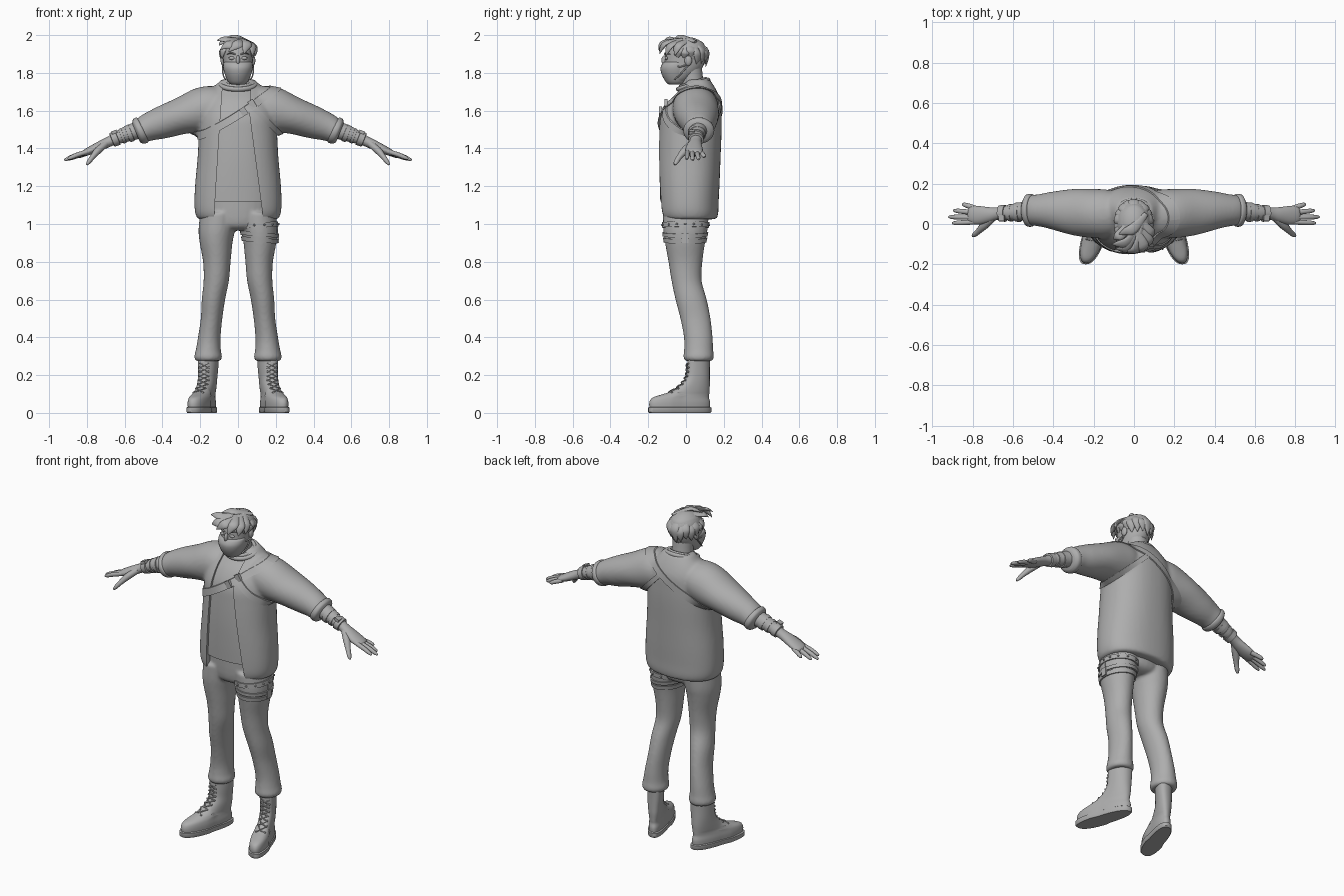
import bpy, bmesh, math
from mathutils import Vector, Matrix
from mathutils.bvhtree import BVHTree

if "Cube" in bpy.data.objects:
    bpy.data.objects.remove(bpy.data.objects["Cube"], do_unlink=True)

grey = bpy.data.materials.new("plain grey")
grey.use_nodes = True
grey.diffuse_color = (0.42, 0.42, 0.42, 1)
grey.node_tree.nodes["Principled BSDF"].inputs["Base Color"].default_value = grey.diffuse_color
X, Y, Z = Vector((1, 0, 0)), Vector((0, 1, 0)), Vector((0, 0, 1))


def spline(rows, steps):
    """Catmull-Rom interpolation of section rows."""
    rows = [Vector(r) for r in rows]
    out = []
    for i in range(len(rows) - 1):
        b, c = rows[i], rows[i + 1]
        a, d = rows[max(i - 1, 0)], rows[min(i + 2, len(rows) - 1)]
        for k in range(steps):
            t = k / steps
            out.append(b + (c - a) * t / 2 + (a * 2 - b * 5 + c * 4 - d) * t * t / 2
                       + (b * 3 - a - c * 3 + d) * t ** 3 / 2)
    return out + [rows[-1]]


def loft(bm, rows, side=X, flat=None, power=2, n=28, steps=4):
    """Skin elliptical sections (x, y, z, half width, half depth)."""
    rows = spline(rows, steps)
    mids = [Vector(r[:3]) for r in rows]
    rings = []
    for i, r in enumerate(rows):
        t = flat or (mids[min(i + 1, len(mids) - 1)] - mids[max(i - 1, 0)]).normalized()
        u = (side - t * side.dot(t)).normalized()
        v = t.cross(u)
        ring = []
        for k in range(n):
            a = math.tau * k / n
            c, s = math.cos(a), math.sin(a)
            c = math.copysign(abs(c) ** (2 / power), c)
            s = math.copysign(abs(s) ** (2 / power), s)
            ring.append(bm.verts.new(mids[i] + u * r[3] * c + v * r[4] * s))
        rings.append(ring)
    for p, q in zip(rings, rings[1:]):
        for k in range(n):
            bm.faces.new((p[k], p[(k + 1) % n], q[(k + 1) % n], q[k]))
    bm.faces.new(rings[0])
    bm.faces.new(rings[-1])


def ball(bm, co, size, segs=16):
    m = Matrix.Translation(co) @ Matrix.Diagonal((*size, 1))
    bmesh.ops.create_uvsphere(bm, u_segments=segs, v_segments=segs // 2, radius=1, matrix=m)


def box(bm, co, size, turn=0):
    m = Matrix.Translation(co) @ Matrix.Rotation(turn, 4, "Y") @ Matrix.Diagonal((*size, 1))
    bmesh.ops.create_cube(bm, size=1, matrix=m)


def strap(bm, bvh, c, u, v, start, end, w, lift=0.007, n=56):
    """Band lying on a surface, found by rays fanning out from a centre."""
    c, u, v = Vector(c), Vector(u).normalized(), Vector(v).normalized()
    nrm = u.cross(v).normalized()
    last = None
    for i in range(n + 1):
        a = math.radians(start + (end - start) * i / n)
        d = u * math.cos(a) + v * math.sin(a)
        hits = [bvh.ray_cast(c + nrm * s, d)[0] or c + nrm * s + d * 0.1 for s in (-w, w)]
        pts = (hits[0] - d * 0.006, hits[0] + d * lift, hits[1] + d * lift, hits[1] - d * 0.006)
        ring = [bm.verts.new(p) for p in pts]
        if last:
            for k in range(4):
                bm.faces.new((last[k], last[(k + 1) % 4], ring[(k + 1) % 4], ring[k]))
        else:
            bm.faces.new(ring)
        last = ring
    bm.faces.new(last)


def mirror(bm):
    copy = bmesh.ops.duplicate(bm, geom=bm.verts[:] + bm.edges[:] + bm.faces[:])["geom"]
    bmesh.ops.scale(bm, vec=(-1, 1, 1), verts=[g for g in copy if isinstance(g, bmesh.types.BMVert)])


def shade(ob, angle):
    bpy.ops.object.select_all(action="DESELECT")
    ob.select_set(True)
    bpy.context.view_layer.objects.active = ob
    bpy.ops.object.shade_smooth_by_angle(angle=math.radians(angle))


def finish(name, bm, both=False, angle=50):
    if both:
        mirror(bm)
    bmesh.ops.recalc_face_normals(bm, faces=bm.faces)
    me = bpy.data.meshes.new(name)
    bm.to_mesh(me)
    ob = bpy.data.objects.new(name, me)
    bpy.context.collection.objects.link(ob)
    me.materials.append(grey)
    shade(ob, angle)
    return ob


def bake(ob):
    """Replace the mesh with its modified result."""
    dg = bpy.context.evaluated_depsgraph_get()
    me = bpy.data.meshes.new_from_object(ob.evaluated_get(dg))
    ob.modifiers.clear()
    ob.data = me
    me.materials.clear()
    me.materials.append(grey)
    shade(ob, 50)


def blend(ob, voxel, rounds):
    m = ob.modifiers.new("blend", "REMESH")
    m.mode, m.voxel_size = "VOXEL", voxel
    m = ob.modifiers.new("soften", "SMOOTH")
    m.iterations = rounds
    bake(ob)


# Jacket: body and sleeves blended, then opened at the front
torso = [(0, .015, 1.025, .213, .148), (0, .013, 1.06, .227, .158), (0, .012, 1.12, .231, .161),
         (0, .013, 1.22, .226, .165), (0, .015, 1.35, .214, .168), (0, .02, 1.48, .207, .168),
         (0, .025, 1.57, .2, .163), (0, .043, 1.65, .18, .14), (0, .06, 1.71, .14, .1),
         (0, .066, 1.765, .088, .06)]
bm = bmesh.new()
loft(bm, [(.06, .05, 1.63, .1, .09), (.13, .05, 1.62, .12, .113), (.2, .052, 1.602, .122, .118),
          (.3, .06, 1.572, .115, .098), (.4, .067, 1.538, .095, .087), (.47, .068, 1.514, .08, .075),
          (.51, .068, 1.495, .075, .066), (.535, .068, 1.487, .065, .055)], side=Y)
mirror(bm)
loft(bm, torso, flat=Z, power=2.3, n=48)
jacket = finish("jacket", bm)
blend(jacket, 0.011, 4)
bm = bmesh.new()
bm.from_mesh(jacket.data)
jacket_tree = BVHTree.FromBMesh(bm)
bm.free()

bm = bmesh.new()
outline = [(-.13, .98), (-.098, 1.5), (-.075, 1.82), (.075, 1.82), (.058, 1.6), (.14, .98)]
face = bm.faces.new([bm.verts.new((x, -.4, z)) for x, z in outline])
ext = bmesh.ops.extrude_face_region(bm, geom=[face])["geom"]
bmesh.ops.translate(bm, vec=Y * 0.39, verts=[g for g in ext if isinstance(g, bmesh.types.BMVert)])
cutter = finish("opening_cutter", bm)
cut = jacket.modifiers.new("opening", "BOOLEAN")
cut.operation, cut.object = "DIFFERENCE", cutter
bake(jacket)
bpy.data.objects.remove(cutter, do_unlink=True)

# Shirt inside the jacket, with neck collars
bm = bmesh.new()
loft(bm, [(x, y, max(z, 1.08), a - .018, b - .013) for x, y, z, a, b in torso[2:]], flat=Z, power=2.3, n=48)
finish("shirt", bm)
for name, lift, a, b, r in (("shirt_collar", 1.745, .072, .07, .011), ("jacket_collar", 1.738, .092, .083, .013)):
    bpy.ops.mesh.primitive_torus_add(major_segments=40, minor_segments=10, major_radius=1, minor_radius=r / a,
                                     location=(0, .038, lift), rotation=(.3, 0, 0))
    ob = bpy.context.object
    ob.name, ob.scale = name, (a, b, .09)
    ob.data.materials.append(grey)
    shade(ob, 50)

# Chest harness
bm = bmesh.new()
strap(bm, jacket_tree, (0, .02, 1.602), (.4, 0, .24), (0, 1, .17), 0, 360, .019, n=90)
strap(bm, jacket_tree, (.1, .02, 1.6), (.13, 0, -.13), Y, -112, 112, .014)
for x, z in ((.075, 1.635), (.03, 1.595)):
    hit = jacket_tree.ray_cast(Vector((x, -1, z)), Y)[0]
    box(bm, hit - Y * .007, (.032, .016, .044), -.55)
finish("chest_harness", bm, angle=30)

# Sleeve cuffs, forearms and wrist bands
bm = bmesh.new()
loft(bm, [(.5, .068, 1.502, .07, .062), (.508, .068, 1.498, .081, .073), (.528, .068, 1.489, .079, .07),
          (.54, .068, 1.484, .06, .054)], side=Y)
finish("sleeve_cuffs", bm, True)
bm = bmesh.new()
for x, r, w in ((.575, .049, .012), (.612, .044, .008), (.652, .042, .016)):
    z, y = 1.485 - (x - .56) * .37, .06 - (x - .56) * .08
    loft(bm, [(x + dx, y, z - dx * .4, r - drop, r - drop - .002)
              for dx, drop in ((-w, .008), (-w * .9, 0), (w * .9, .002), (w, .01))], side=Y, steps=1)
box(bm, (.655, .03, 1.487), (.03, .03, .016), .37)
finish("wrist_bands", bm, True, 35)

# Hands with forearms
bm = bmesh.new()
loft(bm, [(.46, .068, 1.518, .05, .05), (.56, .062, 1.487, .046, .044), (.63, .055, 1.46, .036, .035),
          (.68, .051, 1.437, .031, .027), (.72, .046, 1.418, .038, .026), (.77, .043, 1.394, .046, .023),
          (.81, .045, 1.377, .042, .017), (.822, .046, 1.372, .03, .009)], side=Y)
for y, tip, length in ((.01, .004, .112), (.033, .035, .125), (.056, .067, .108), (.077, .099, .07)):
    x, z = .795 - abs(y - .03) * .3, 1.386 - y * .08
    loft(bm, [(x + length * k, y + (tip - y) * k, z - length * (.25 * k + .12 * k * k), r, r)
              for k, r in ((0, .012), (.5, .0125), (.85, .0105), (1, .005))], side=Y, n=12)
loft(bm, [(.70, .03, 1.425, .018, .018), (.74, -.005, 1.39, .021, .019), (.77, -.035, 1.355, .015, .014),
          (.79, -.052, 1.328, .013, .011), (.8, -.06, 1.314, .006, .005)], side=Y, n=12)
finish("hands", bm, True)

# Trousers: legs and hips blended
leg = [(.1, 0, 1.06, .1, .122), (.112, -.003, .97, .097, .117), (.116, -.005, .9, .087, .106),
       (.112, -.003, .8, .073, .09), (.115, .003, .7, .067, .08), (.13, .027, .6, .062, .083),
       (.14, .05, .5, .057, .08), (.152, .065, .4, .06, .076), (.157, .067, .335, .066, .077),
       (.158, .067, .295, .074, .081), (.158, .067, .275, .064, .07)]
bm = bmesh.new()
loft(bm, leg, flat=-Z)
leg_tree = BVHTree.FromBMesh(bm)
mirror(bm)
loft(bm, [(0, 0, .965, .07, .07), (0, 0, 1.0, .17, .115), (0, 0, 1.14, .195, .125)], flat=Z)
blend(finish("trousers", bm), 0.009, 4)

# Thigh straps with studs and buckle
bm = bmesh.new()
for z, w, slope in ((.995, .014, .05), (.945, .01, -.08), (.915, .012, -.08)):
    strap(bm, leg_tree, (.114, -.004, z), (1, 0, slope), Y, 0, 360, w)
for k in range(14):
    d = Vector((math.cos(k * math.tau / 14), math.sin(k * math.tau / 14), 0))
    hit = leg_tree.ray_cast(Vector((.114, -.004, .995 + d.x * .005)), d)[0]
    ball(bm, hit + d * .008, (.006, .006, .006), 8)
box(bm, (.208, -.005, .925), (.016, .036, .05))
box(bm, (.205, -.005, .965), (.012, .014, .07))
finish("thigh_straps", bm, angle=30)


# Boots: soles and uppers, toes turned out
def turn_out(bm):
    for v in bm.verts:
        reach = .065 - v.co.y
        v.co.x += .3 * reach + (v.co.x - .16) * (.12 if reach > .1 else 0)


bm = bmesh.new()
loft(bm, [(.16, -.033, z, a, b) for z, a, b in ((0, .05, .162), (.006, .054, .167), (.028, .054, .167), (.032, .048, .16))],
     flat=Z, power=2.5, n=40, steps=1)
turn_out(bm)
finish("boot_soles", bm, True, 40)
bm = bmesh.new()
loft(bm, [(.16, -.033, .025, .049, .16), (.16, -.033, .055, .05, .161), (.16, -.028, .08, .047, .15),
          (.16, -.002, .098, .044, .125), (.16, .024, .115, .044, .1), (.16, .046, .145, .045, .08),
          (.16, .062, .185, .046, .064), (.158, .066, .24, .049, .06), (.157, .067, .3, .051, .06)],
     flat=Z, power=2.3, n=40)
turn_out(bm)
boot_tree = BVHTree.FromBMesh(bm)
finish("boots", bm, True)

# Crossed boot laces
bm = bmesh.new()


def eyelet(i, s):
    z = .108 + .022 * i
    y = -.12 * max(0, (.18 - z) / .08) ** 1.5
    x = .16 + .3 * (.065 - y) + s * .024
    return (boot_tree.ray_cast(Vector((x, -.5, z)), Y)[0] or Vector((x, y, z))) - Y * .003


for i in range(7):
    for s in (-1, 1):
        p, q, m = eyelet(i, s), eyelet(i + 1, -s), (eyelet(i, 0) + eyelet(i + 1, 0)) / 2
        loft(bm, [(*v, .0035, .0035) for v in (p, m - Y * .003, q)], side=Y, n=6)
        ball(bm, p, (.006, .005, .006), 8)
finish("boot_laces", bm, True)

# Head, neck, ears and eyes
bm = bmesh.new()
loft(bm, [(0, -.055, 1.742, .035, .036), (0, -.045, 1.765, .058, .068), (0, -.022, 1.81, .073, .097),
          (0, -.007, 1.86, .078, .107), (0, 0, 1.92, .081, .106), (0, .002, 1.96, .068, .088),
          (0, .002, 1.982, .035, .045)], flat=Z)
loft(bm, [(0, .045, 1.68, .068, .066), (0, .032, 1.76, .06, .06), (0, .022, 1.83, .06, .062)], flat=Z)
for s in (-1, 1):
    ball(bm, (s * .08, .012, 1.865), (.012, .02, .028))
    ball(bm, (s * .033, -.104, 1.878), (.017, .008, .009))
    loft(bm, [(s * .012, -.112, 1.897, .003, .003), (s * .035, -.107, 1.905, .005, .006),
              (s * .06, -.084, 1.899, .002, .002)], side=Z, n=8)
ball(bm, (0, -.113, 1.867), (.011, .017, .026))
finish("head", bm)

# Face mask with ear loops
bm = bmesh.new()
loft(bm, [(0, -.055, 1.738, .034, .035), (0, -.052, 1.752, .052, .055), (0, -.055, 1.79, .069, .073),
          (0, -.055, 1.825, .078, .08), (0, -.052, 1.85, .077, .072), (0, -.05, 1.858, .07, .062)], flat=Z)
for s in (-1, 1):
    for z in (1.765, 1.845):
        loft(bm, [(s * .066, -.06, z, .004, .004), (s * .079, -.03, (z + 1.82) / 2, .004, .004),
                  (s * .081, .02, 1.85, .004, .004)], side=Z, n=8)
finish("face_mask", bm)

# Hair: cap plus tapered locks
bm = bmesh.new()
ball(bm, (0, .005, 1.907), (.087, .107, .083), 32)
bmesh.ops.bisect_plane(bm, geom=bm.verts[:] + bm.edges[:] + bm.faces[:], plane_co=(0, 0, 1.89),
                       plane_no=(0, .45, 1), clear_inner=True)
bmesh.ops.holes_fill(bm, edges=bm.edges)
core = Vector((0, 0, 1.89))


def lock(p, m, q, w):
    p, m, q = Vector(p), Vector(m), Vector(q)
    side = (q - p).cross(m - core).normalized()
    loft(bm, [(*p, w * .5, w * .25), (*m, w, w * .42), (*((m + q) / 2 + (m - core) * .07), w * .8, w * .35),
              (*q, w * .06, w * .05)], side=side, n=12)


for k in range(13):
    a = math.radians(-25 + 230 * k / 12)
    c, s = math.cos(a), math.sin(a)
    lock((.02 * c, .01 + .03 * s, 1.978), (.08 * c, .005 + .1 * s, 1.925 - .008 * (k % 2)),
         (.083 * c - .008, .104 * s, 1.862 - .03 * s + .01 * (k % 3)), .027)
fringe = [((.04, 0, 1.975), (-.03, -.085, 1.972), (-.112, -.1, 1.972), .026),
          ((.03, -.03, 1.975), (-.03, -.115, 1.955), (-.092, -.12, 1.925), .026),
          ((.04, -.02, 1.975), (.01, -.118, 1.958), (-.05, -.138, 1.912), .026),
          ((.0, -.01, 1.982), (.045, -.1, 1.96), (.03, -.14, 1.9), .027),
          ((.02, -.01, 1.98), (.07, -.075, 1.95), (.075, -.105, 1.89), .025),
          ((.03, .02, 1.975), (.08, -.035, 1.95), (.092, -.06, 1.89), .024),
          ((.0, .03, 1.978), (-.06, -.045, 1.965), (-.1, -.075, 1.945), .026),
          ((.06, .05, 1.965), (.0, -.02, 1.988), (-.075, -.05, 1.975), .026)]
for args in fringe:
    lock(*args)
finish("hair", bm, angle=60)
